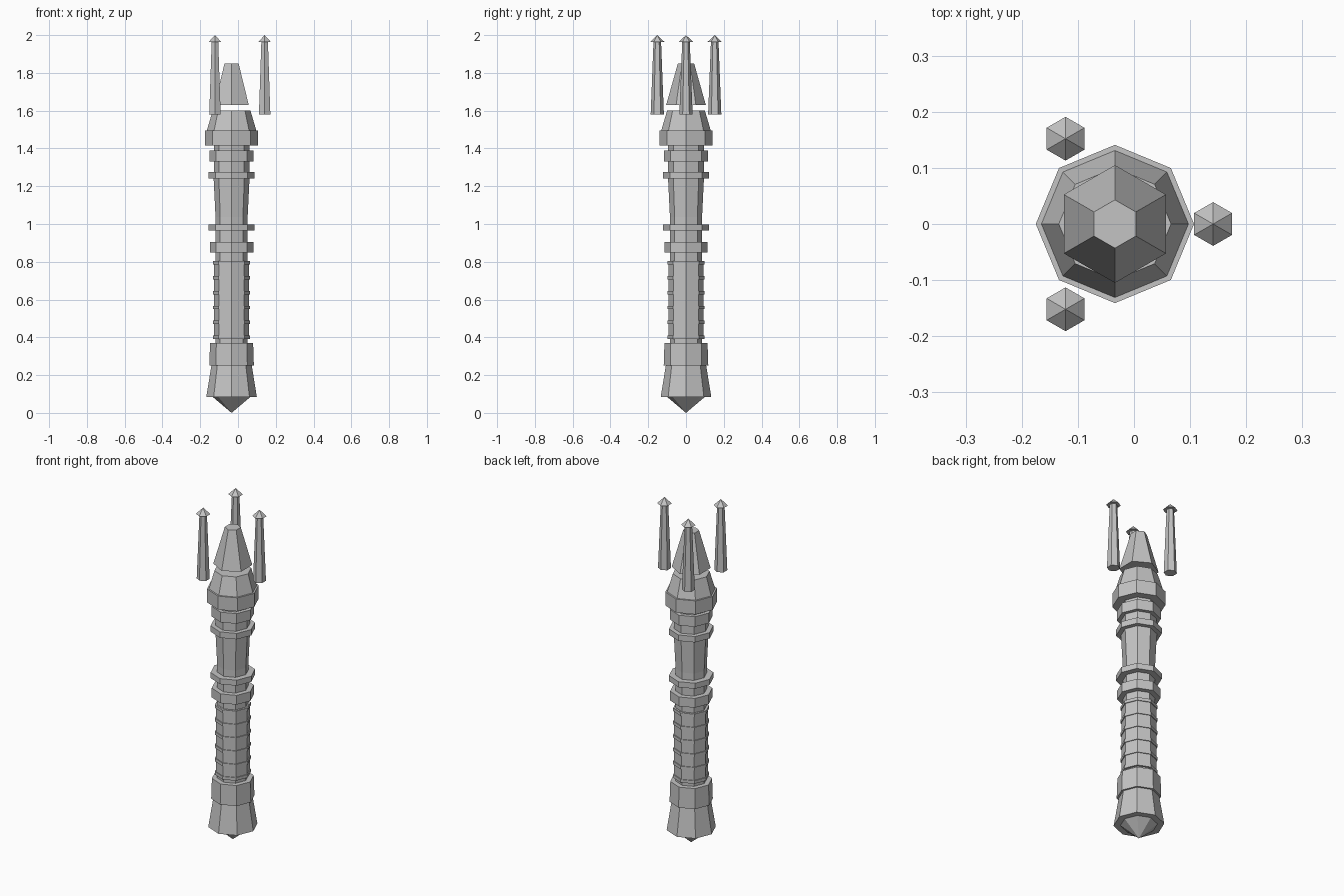
import bpy, bmesh, math

if "Cube" in bpy.data.objects:
    bpy.data.objects.remove(bpy.data.objects["Cube"])

CX = -0.034  # axis of the handle

grey = bpy.data.materials.new("stone grey")
grey.diffuse_color = (0.55, 0.55, 0.55, 1)
grey.use_nodes = True
grey.node_tree.nodes["Principled BSDF"].inputs["Base Color"].default_value = grey.diffuse_color


def lathe(name, profile, sides=8, turn=0.0, at=(CX, 0)):
    """Closed faceted solid from (radius, z) pairs; radius 0 makes a tip."""
    bm = bmesh.new()
    rings = []
    for r, z in profile:
        if r == 0:
            rings.append([bm.verts.new((at[0], at[1], z))])
        else:
            angles = [turn + 2 * math.pi * i / sides for i in range(sides)]
            rings.append([bm.verts.new((at[0] + r * math.cos(a), at[1] + r * math.sin(a), z))
                          for a in angles])
    for lo, hi in zip(rings, rings[1:]):
        for i in range(sides):
            j = (i + 1) % sides
            if len(lo) == 1:
                bm.faces.new((lo[0], hi[j], hi[i]))
            elif len(hi) == 1:
                bm.faces.new((lo[i], lo[j], hi[0]))
            else:
                bm.faces.new((lo[i], lo[j], hi[j], hi[i]))
    if len(rings[0]) > 1:
        bm.faces.new(rings[0][::-1])
    if len(rings[-1]) > 1:
        bm.faces.new(rings[-1])
    bmesh.ops.recalc_face_normals(bm, faces=bm.faces)
    mesh = bpy.data.meshes.new(name)
    bm.to_mesh(mesh)
    bm.free()
    mesh.materials.append(grey)
    obj = bpy.data.objects.new(name, mesh)
    bpy.context.collection.objects.link(obj)
    return obj


# Pommel with its pointed end
lathe("pommel_tip", [(0, 0.0), (0.098, 0.083)])
lathe("pommel", [(0.134, 0.083), (0.107, 0.25)])
lathe("pommel_collar", [(0.118, 0.25), (0.114, 0.37)])

# Core running through the handle
lathe("core", [(0.085, 0.36), (0.085, 1.42)])

# Grip and its thin rings
lathe("grip", [(0.093, 0.395), (0.093, 0.805)])
for i in range(6):
    z = 0.40 + i * 0.079
    lathe("grip_ring", [(0.098, z - 0.009), (0.098, z + 0.009)])

# Lower collars, tapered shaft, upper collars
lathe("lower_band", [(0.115, 0.85), (0.115, 0.905)])
lathe("lower_ring", [(0.121, 0.965), (0.121, 0.998)])
lathe("shaft", [(0.083, 0.998), (0.095, 1.24)])
lathe("upper_ring", [(0.121, 1.24), (0.121, 1.275)])
lathe("upper_neck", [(0.094, 1.275), (0.094, 1.33)])
lathe("upper_band", [(0.116, 1.33), (0.116, 1.39)])
lathe("top_neck", [(0.094, 1.39), (0.094, 1.415)])

# Head and floating spire
lathe("head", [(0.141, 1.415), (0.141, 1.495), (0.131, 1.495), (0.1, 1.6)])
lathe("spire", [(0.105, 1.63), (0.043, 1.85)], 6, math.pi / 6)

# Three floating prongs with pointed caps
for pos in ((0.141, 0), (-0.122, 0.152), (-0.122, -0.152)):
    lathe("prong", [(0.035, 1.58), (0.020, 1.967)], 6, math.pi / 6, pos)
    lathe("prong_cap", [(0.039, 1.963), (0, 2.0)], 6, math.pi / 6, pos)
